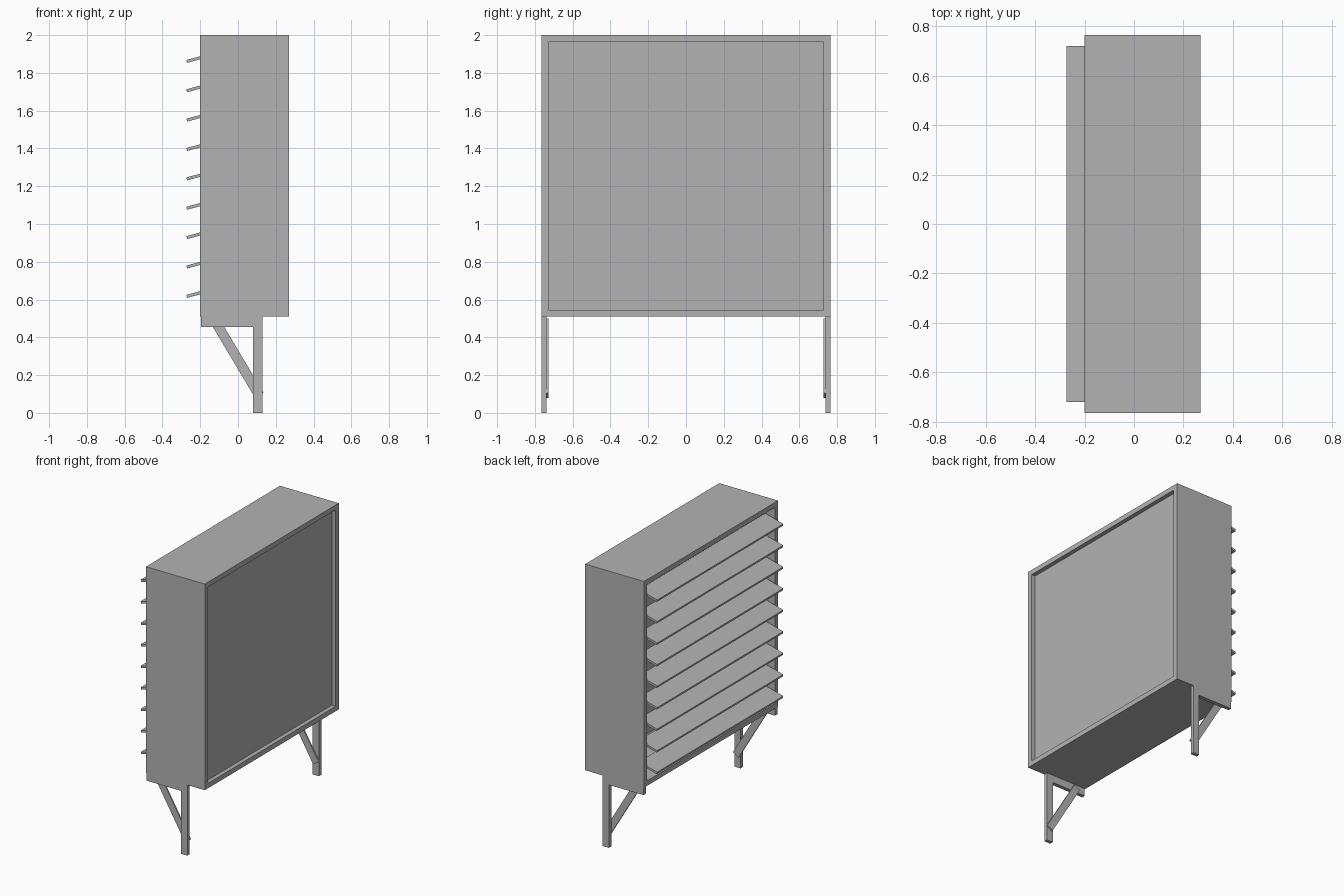
import bpy, math
from mathutils import Matrix, Vector

if "Cube" in bpy.data.objects:
    bpy.data.objects.remove(bpy.data.objects["Cube"])

grey = bpy.data.materials.new("plain grey")
grey.diffuse_color = (0.45, 0.45, 0.45, 1)
grey.use_nodes = True
grey.node_tree.nodes["Principled BSDF"].inputs["Base Color"].default_value = grey.diffuse_color


def box(name, lo, hi):
    """Axis-aligned box between two corners."""
    x0, y0, z0 = lo
    x1, y1, z1 = hi
    verts = [(x, y, z) for x in (x0, x1) for y in (y0, y1) for z in (z0, z1)]
    faces = [(0, 1, 3, 2), (4, 6, 7, 5), (0, 4, 5, 1),
             (2, 3, 7, 6), (0, 2, 6, 4), (1, 5, 7, 3)]
    mesh = bpy.data.meshes.new(name)
    mesh.from_pydata(verts, [], faces)
    mesh.materials.append(grey)
    obj = bpy.data.objects.new(name, mesh)
    bpy.context.collection.objects.link(obj)
    return obj


BACK, FRONT = -0.20, 0.27      # cabinet depth along x
HALF, WALL = 0.765, 0.036      # half width and wall thickness
LOW, TOP = 0.51, 2.0           # cabinet height

# Cabinet shell: rectangular ring, open at both faces
outer = [(-HALF, LOW), (HALF, LOW), (HALF, TOP), (-HALF, TOP)]
inner = [(-HALF + WALL, LOW + WALL), (HALF - WALL, LOW + WALL),
         (HALF - WALL, TOP - WALL), (-HALF + WALL, TOP - WALL)]
verts = [(x, y, z) for x in (BACK, FRONT) for ring in (outer, inner) for y, z in ring]
faces = []
for i in range(4):
    j = (i + 1) % 4
    faces += [(i, 4 + i, 4 + j, j),                 # back rim
              (8 + i, 8 + j, 12 + j, 12 + i),       # front rim
              (i, j, 8 + j, 8 + i),                 # outside
              (4 + i, 12 + i, 12 + j, 4 + j)]       # inside
mesh = bpy.data.meshes.new("cabinet_shell")
mesh.from_pydata(verts, [], faces)
mesh.materials.append(grey)
bpy.context.collection.objects.link(bpy.data.objects.new("cabinet_shell", mesh))

# Recessed display panel
box("front_panel", (FRONT - 0.055, -HALF + WALL, LOW + WALL),
    (FRONT - 0.03, HALF - WALL, TOP - WALL))

# Tilted louvre slats, pivoting on the rear face
for i in range(9):
    slat = box(f"louvre_slat_{i + 1}", (-0.074, -0.72, -0.008), (0.074, 0.72, 0.008))
    slat.location = (BACK, 0, 0.636 + i * 0.1555)
    slat.rotation_euler.y = -math.radians(15)

# Legs, mirrored left and right
for side, s in (("left", -1), ("right", 1)):
    y0, y1 = sorted((s * 0.738, s * HALF))
    box(f"{side}_post", (0.08, y0, 0), (0.13, y1, 0.455))
    box(f"{side}_rail", (-0.195, y0, 0.455), (0.13, y1, LOW))

    # Diagonal brace on the inner side of the post
    a, b = Vector((0.1125, 0, 0.093)), Vector((-0.122, 0, 0.487))
    d = b - a
    half_len = d.length / 2
    brace = box(f"{side}_brace", (-0.026, -0.005, -half_len), (0.026, 0.005, half_len))
    brace.location = (a + b) / 2 + Vector((0, s * 0.733, 0))
    brace.rotation_euler.y = math.atan2(d.x, d.z)
